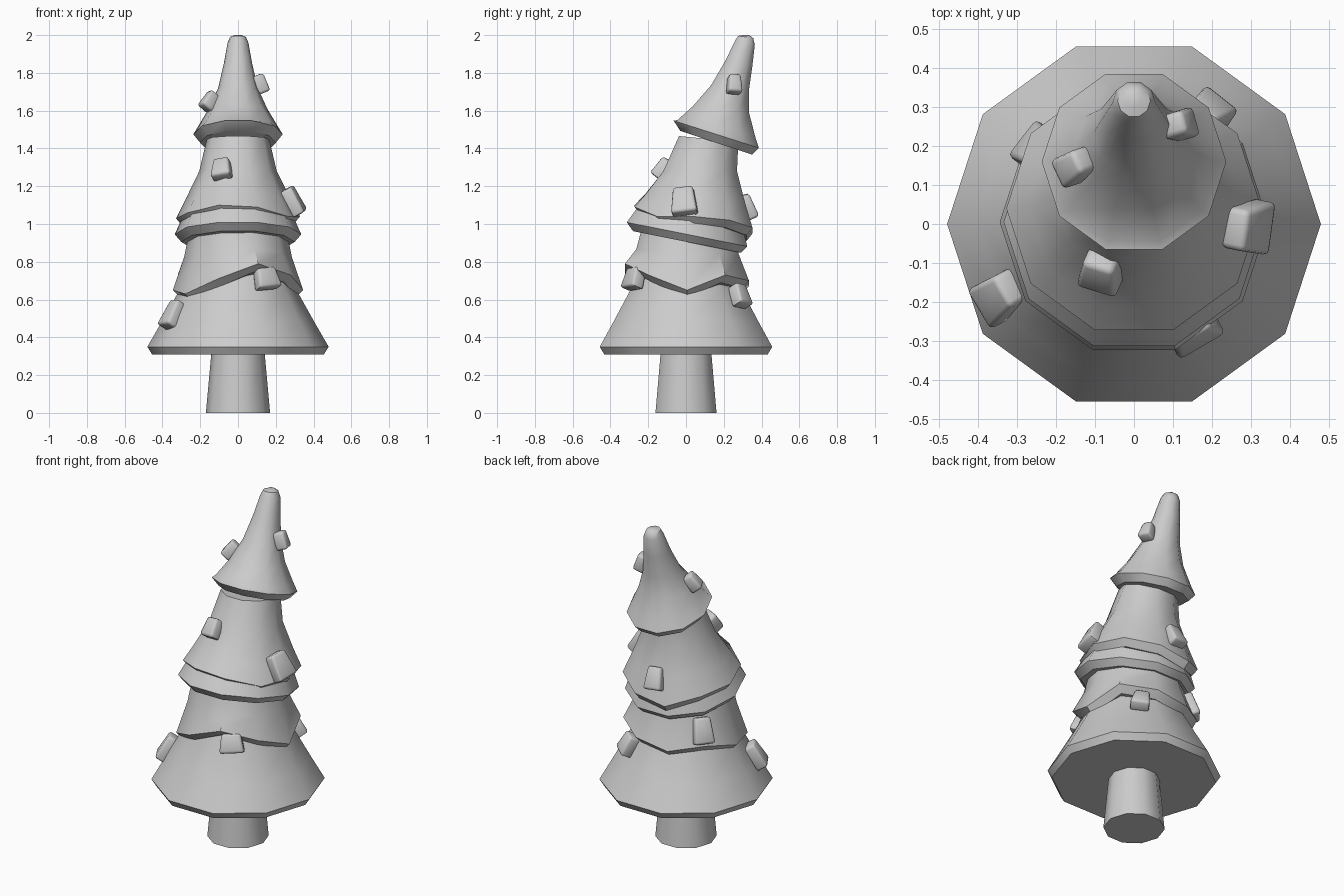
import bpy, bmesh
from math import sin, cos, pi, radians, atan2
from mathutils import Matrix

if "Cube" in bpy.data.objects:
    bpy.data.objects.remove(bpy.data.objects["Cube"])

SIDES = 10


def finish(name, bm, angle):
    bmesh.ops.recalc_face_normals(bm, faces=bm.faces[:])
    me = bpy.data.meshes.new(name)
    bm.to_mesh(me)
    bm.free()
    ob = bpy.data.objects.new(name, me)
    bpy.context.collection.objects.link(ob)
    bpy.ops.object.select_all(action='DESELECT')
    ob.select_set(True)
    bpy.context.view_layer.objects.active = ob
    bpy.ops.object.shade_smooth_by_angle(angle=radians(angle))
    return ob


def tier(name, rings, wave=None):
    """Loft ten-sided rings: (z, centre y, radius, back-tilt, wave amount)."""
    bm = bmesh.new()
    loops = []
    for z, cy, r, tilt, amount in rings:
        loop = []
        for k in range(SIDES):
            a = 2 * pi * k / SIDES
            dz = -tilt * r * sin(a) + (wave[k] * amount if wave else 0)
            loop.append(bm.verts.new((r * cos(a), cy + r * sin(a), z + dz)))
        loops.append(loop)
    for lo, hi in zip(loops, loops[1:]):
        for k in range(SIDES):
            n = (k + 1) % SIDES
            bm.faces.new((lo[k], lo[n], hi[n], hi[k]))
    bm.faces.new(loops[0][::-1])
    bm.faces.new(loops[-1])
    return finish(name, bm, 40)


# Trunk and wide bottom skirt
tier("trunk", [(0, 0, .17, 0, 0), (.33, 0, .14, 0, 0)])
tier("bottom_branches", [(.31, 0, .455, 0, 0), (.35, 0, .48, 0, 0),
                         (.48, 0, .405, 0, 0), (.65, 0, .31, 0, 0), (.84, 0, .24, 0, 0)])

# Second tier with a jagged hem (hem heights start at +x, counter-clockwise)
tier("lower_branches", [(.66, .005, .305, 0, 1), (.70, .005, .345, 0, 1),
                        (.84, .008, .285, 0, .3), (1.0, .01, .25, 0, 0)],
     [-.05, .03, 0, -.03, 0, -.05, -.07, .01, .09, .03])

# Tilted ring under the third tier
tier("middle_hem", [(.905, .005, .30, .2, 0), (.945, .005, .335, .2, 0),
                    (1.09, .03, .27, .15, 0)])

# Third tier with jagged hem, leaning back
tier("upper_branches", [(1.0, .04, .295, 0, 1), (1.04, .04, .328, 0, 1),
                        (1.14, .05, .275, 0, .4), (1.28, .075, .205, 0, 0),
                        (1.45, .12, .165, .1, 0)],
     [.0, -.02, -.06, -.09, -.03, -.01, .02, .06, .05, 0])

# Bent tree top
tier("tree_top", [(1.43, .16, .20, .33, 0), (1.475, .16, .237, .32, 0),
                  (1.51, .16, .215, .2, 0), (1.61, .185, .155, .1, 0),
                  (1.72, .233, .105, .15, 0), (1.85, .28, .075, .2, 0),
                  (1.96, .312, .055, .2, 0), (1.99, .316, .042, .15, 0),
                  (2.0, .318, .018, 0, 0)])


# Rounded tapered ornaments: x, y, z, axis y, width, height, lean, roll
def ornament(i, x, y, z, axis_y, w, h, lean, roll):
    bm = bmesh.new()
    bmesh.ops.create_cube(bm, size=1)
    for v in bm.verts:
        taper = .75 if v.co.z > 0 else 1
        v.co.x *= .07
        v.co.y *= w * taper
        v.co.z *= h
    bmesh.ops.bevel(bm, geom=bm.edges[:], offset=.014, segments=2, profile=.5,
                    affect='EDGES')
    bm.transform(Matrix.Translation((x, y, z))
                 @ Matrix.Rotation(atan2(y - axis_y, x), 4, 'Z')
                 @ Matrix.Rotation(radians(-lean), 4, 'Y')
                 @ Matrix.Rotation(radians(roll), 4, 'X'))
    finish(f"ornament_{i}", bm, 50)


for i, spec in enumerate([
        (-.345, -.185, .52, 0, .12, .15, 32, 5),
        (.15, -.275, .71, 0, .14, .11, 20, 5),
        (.293, -.01, 1.12, .05, .14, .15, 28, 8),
        (-.085, -.12, 1.29, .07, .11, .11, 35, 12),
        (-.15, .15, 1.65, .2, .085, .10, 40, 10),
        (.115, .255, 1.74, .22, .08, .10, 20, -5),
        (.19, .285, .62, 0, .11, .12, 28, -10),
        (-.245, .19, .78, 0, .12, .15, 20, 0),
        (-.02, .325, 1.09, .05, .11, .13, 25, 5)], 1):
    ornament(i, *spec)
